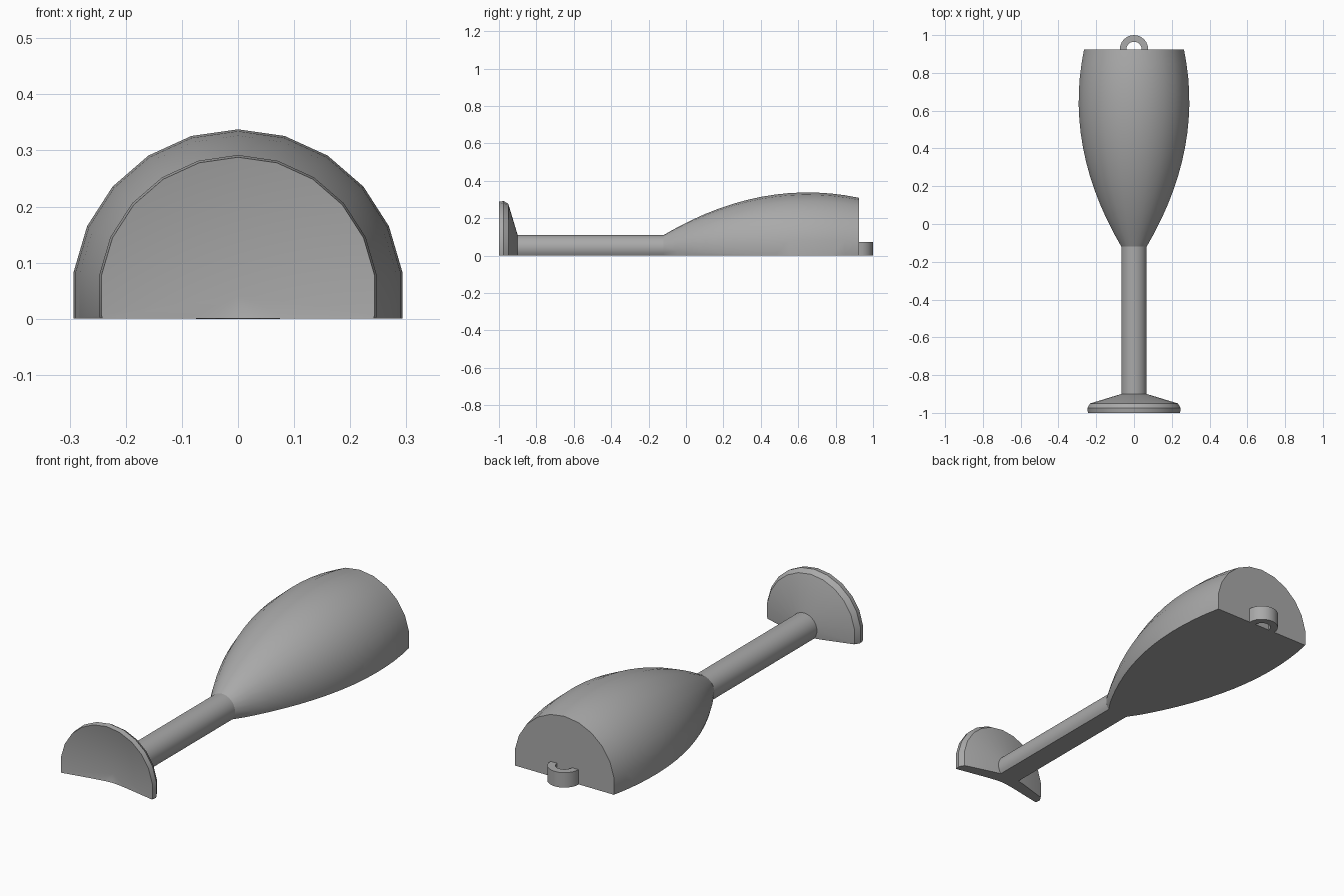
import bpy, bmesh
from math import pi, radians
from mathutils import Matrix

default = bpy.data.objects.get("Cube")
if default:
    bpy.data.objects.remove(default, do_unlink=True)

AXIS_Z = 0.042   # height of the turning axis above the flat back
SIDES = 22

grey = bpy.data.materials.new("plain grey")
grey.use_nodes = True
COLOUR = (0.4, 0.4, 0.4, 1)
grey.diffuse_color = COLOUR
grey.node_tree.nodes["Principled BSDF"].inputs["Base Color"].default_value = COLOUR


def finish(name, bm, angle=25):
    """Turn the bmesh into a named, shaded object."""
    bmesh.ops.recalc_face_normals(bm, faces=bm.faces[:])
    mesh = bpy.data.meshes.new(name)
    bm.to_mesh(mesh)
    bm.free()
    mesh.materials.append(grey)
    obj = bpy.data.objects.new(name, mesh)
    bpy.context.collection.objects.link(obj)
    bpy.ops.object.select_all(action="DESELECT")
    obj.select_set(True)
    bpy.context.view_layer.objects.active = obj
    bpy.ops.object.shade_smooth_by_angle(angle=radians(angle))
    return obj


def keep_side(bm, co, no):
    """Cut away everything behind a plane and close the cut."""
    cut = bmesh.ops.bisect_plane(bm, geom=bm.verts[:] + bm.edges[:] + bm.faces[:], dist=1e-5,
                                 plane_co=co, plane_no=no, clear_inner=True)
    edges = [e for e in cut["geom_cut"] if isinstance(e, bmesh.types.BMEdge)]
    bmesh.ops.edgenet_fill(bm, edges=edges)


def turned_part(name, profile):
    """Turn (radius, y) points around the y axis, then slice the back flat."""
    bm = bmesh.new()
    verts = [bm.verts.new((0, y, AXIS_Z + r)) for r, y in profile]
    edges = [bm.edges.new(pair) for pair in zip(verts, verts[1:])]
    bmesh.ops.spin(bm, geom=verts + edges, cent=(0, 0, AXIS_Z), axis=(0, 1, 0),
                   angle=2 * pi, steps=SIDES, use_merge=False)
    bmesh.ops.remove_doubles(bm, verts=bm.verts[:], dist=1e-4)
    keep_side(bm, (0, 0, 0.001), (0, 0, 1))
    return finish(name, bm)


# Foot with a shallow hollow underneath
turned_part("foot", [(0, -0.95), (0.246, -1), (0.25, -0.975), (0.235, -0.95),
                     (0.068, -0.9), (0, -0.9)])

# Straight stem
turned_part("stem", [(0, -0.9), (0.068, -0.9), (0.068, -0.12), (0, -0.12)])

# Rounded bowl, widest near the mouth, closed by a flat end
START, END, STEPS = -0.12, 0.925, 14
bowl = [(0, START)]
for i in range(STEPS + 1):
    y = START + (END - START) * i / STEPS
    bowl.append((0.296 - 0.385 * (0.65 - y) ** 2, y))
turned_part("bowl", bowl + [(0, END)])

# Hanging loop: half a ring on the flat end
bm = bmesh.new()
section = [bm.verts.new((r, 0, z)) for r, z in
           ((0.04, 0), (0.075, 0), (0.075, 0.072), (0.04, 0.072))]
edges = [bm.edges.new((section[i - 1], section[i])) for i in range(4)]
bmesh.ops.spin(bm, geom=section + edges, cent=(0, 0, 0), axis=(0, 0, 1),
               angle=pi, steps=12, use_merge=False)
bmesh.ops.transform(bm, matrix=Matrix.Translation((0, END, 0)), verts=bm.verts[:])
finish("hanging_loop", bm)
